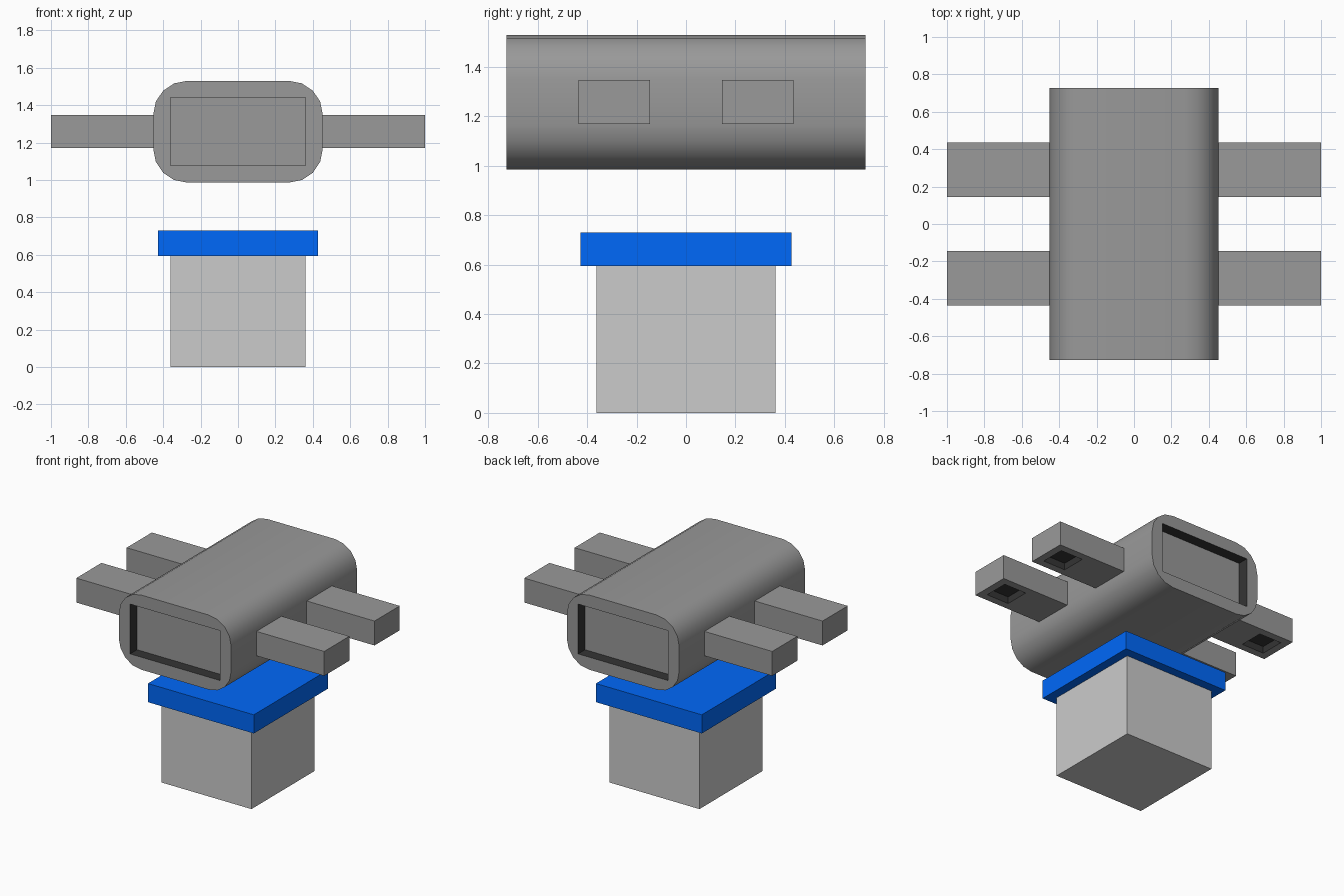
import bpy, bmesh
from math import cos, sin, pi, radians
from mathutils import Vector

if "Cube" in bpy.data.objects:
    bpy.data.objects.remove(bpy.data.objects["Cube"])


def material(name, rgb):
    mat = bpy.data.materials.new(name)
    mat.diffuse_color = (*rgb, 1)
    return mat


BLUE = material("blue", (0.0, 0.14, 0.95))
GREY = material("dark_grey", (0.185, 0.185, 0.185))
DARK = material("recess_dark", (0.035, 0.035, 0.035))
GREY.diffuse_color = (0.32, 0.32, 0.32, 1)


def finish(name, bm, mat=None):
    bmesh.ops.recalc_face_normals(bm, faces=bm.faces)
    mesh = bpy.data.meshes.new(name)
    bm.to_mesh(mesh)
    bm.free()
    obj = bpy.data.objects.new(name, mesh)
    bpy.context.collection.objects.link(obj)
    if mat:
        mesh.materials.append(mat)
    return obj


def box(name, lo, hi, mat=None):
    lo, hi = Vector(lo), Vector(hi)
    bm = bmesh.new()
    bmesh.ops.create_cube(bm, size=1)
    bmesh.ops.scale(bm, vec=hi - lo, verts=bm.verts)
    bmesh.ops.translate(bm, vec=(lo + hi) / 2, verts=bm.verts)
    return finish(name, bm, mat)


def cut(obj, lo, hi):
    """Sink a dark-walled recess into obj."""
    cutter = box("cutter", lo, hi, DARK)
    cutter.hide_render = True
    mod = obj.modifiers.new("recess", 'BOOLEAN')
    mod.operation, mod.solver, mod.object = 'DIFFERENCE', 'EXACT', cutter
    mod.material_mode = 'TRANSFER'
    bpy.context.view_layer.objects.active = obj
    bpy.ops.object.modifier_apply(modifier=mod.name)
    bpy.data.objects.remove(cutter)


# base block and blue slab
box("base_block", (-0.362, -0.362, 0), (0.362, 0.362, 0.594))
box("blue_slab", (-0.427, -0.428, 0.594), (0.427, 0.428, 0.73), BLUE)

# rounded body, extruded along y
HX, HZ, ZC, R, HY = 0.453, 0.272, 1.258, 0.18, 0.726
bm = bmesh.new()
ring = []
for q, (sx, sz) in enumerate([(1, 1), (-1, 1), (-1, -1), (1, -1)]):
    for i in range(5):
        a = (q + i / 4) * pi / 2
        ring.append(bm.verts.new((sx * (HX - R) + R * cos(a), -HY,
                                  ZC + sz * (HZ - R) + R * sin(a))))
face = bm.faces.new(ring)
ext = bmesh.ops.extrude_face_region(bm, geom=[face], use_keep_orig=True)
bmesh.ops.translate(bm, vec=(0, 2 * HY, 0),
                    verts=[v for v in ext["geom"] if isinstance(v, bmesh.types.BMVert)])
body = finish("body", bm, GREY)

# recessed panels at both ends: dark walls, grey panel
for s in (-1, 1):
    y0, y1 = sorted((s * (HY - 0.08), s * (HY + 0.1)))
    cut(body, (-0.362, y0, 1.077), (0.362, y1, 1.44))
for p in body.data.polygons:
    if abs(p.normal.y) > 0.9:
        p.material_index = 0
bpy.ops.object.select_all(action='DESELECT')
body.select_set(True)
bpy.context.view_layer.objects.active = body
bpy.ops.object.shade_smooth_by_angle(angle=radians(30))

# four side arms with a dark square socket underneath each
for sx, side in ((-1, "left"), (1, "right")):
    for sy, end in ((-1, "front"), (1, "back")):
        x0, x1 = sorted((sx * 0.44, sx * 1.0))
        y0, y1 = sorted((sy * 0.145, sy * 0.435))
        arm = box(f"arm_{end}_{side}", (x0, y0, 1.17), (x1, y1, 1.348), GREY)
        h0, h1 = sorted((sx * 0.765, sx * 0.945))
        cut(arm, (h0, y0 + 0.055, 1.1), (h1, y1 - 0.055, 1.22))

for m in bpy.data.materials:
    if m.users and not m.is_grease_pencil:
        m.use_nodes = True
        m.node_tree.nodes["Principled BSDF"].inputs["Base Color"].default_value = m.diffuse_color
